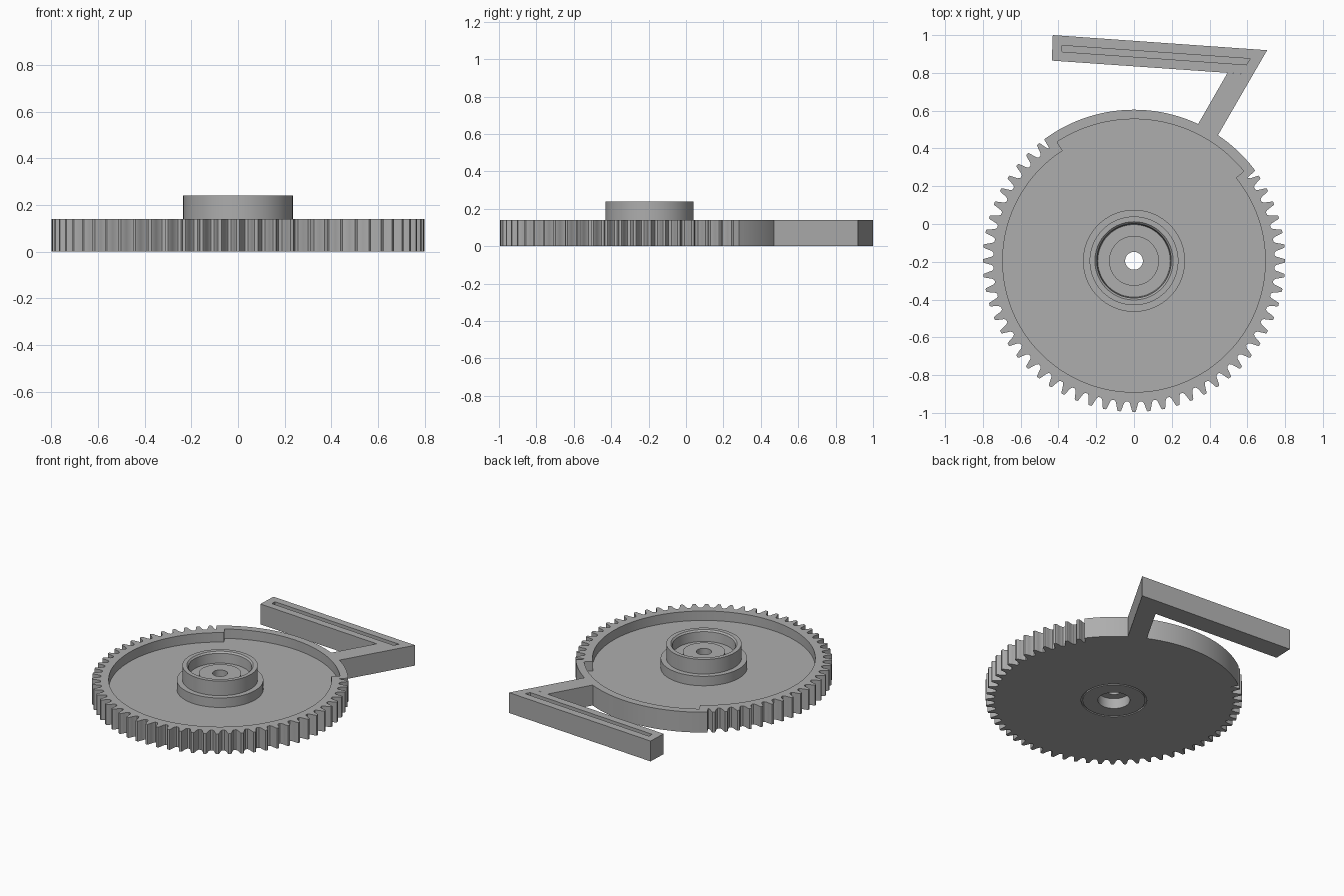
import bpy
import bmesh
from math import cos, sin, pi, radians, degrees

if "Cube" in bpy.data.objects:
    bpy.data.objects.remove(bpy.data.objects["Cube"], do_unlink=True)

CENTRE_Y = -0.195      # wheel axis
HEIGHT = 0.14          # rim and arm height
FLOOR = 0.075          # recessed web of the wheel
TEETH = 64
TIP, ROOT = 0.80, 0.745

grey = bpy.data.materials.new("plain grey")
grey.use_nodes = True
colour = (0.42, 0.42, 0.42, 1)
grey.diffuse_color = colour
grey.node_tree.nodes["Principled BSDF"].inputs["Base Color"].default_value = colour


def skin(name, loops, closed):
    """Join matching loops with quads; closed links last to first, else cap ends."""
    bm = bmesh.new()
    rings = [[bm.verts.new(p) for p in loop] for loop in loops]
    n = len(rings[0])
    pairs = list(zip(rings, rings[1:]))
    if closed:
        pairs.append((rings[-1], rings[0]))
    else:
        bm.faces.new(rings[0])
        bm.faces.new(rings[-1])
    for a, b in pairs:
        for i in range(n):
            j = (i + 1) % n
            bm.faces.new((a[i], a[j], b[j], b[i]))
    bmesh.ops.recalc_face_normals(bm, faces=bm.faces)
    mesh = bpy.data.meshes.new(name)
    bm.to_mesh(mesh)
    bm.free()
    mesh.materials.append(grey)
    obj = bpy.data.objects.new(name, mesh)
    bpy.context.collection.objects.link(obj)
    bpy.ops.object.select_all(action="DESELECT")
    obj.select_set(True)
    bpy.context.view_layer.objects.active = obj
    bpy.ops.object.shade_smooth_by_angle(angle=radians(25))
    return obj


def polar(radius, angle, z):
    return (radius * cos(angle), CENTRE_Y + radius * sin(angle), z)


def flat(points, z):
    return [(x, y, z) for x, y in points]


# Wheel outline: plain arc at the back, then teeth all the way round.
# Each entry is angle, outer radius, inner rim radius.
START, END = 36.7, 126.5
STEP_A, STEP_B = 39.2, 122.9
outline = [(START, TIP, 0.695), (STEP_A - 0.02, TIP, 0.695)]
steps = 48
for i in range(steps + 1):
    outline.append((STEP_A + (STEP_B - STEP_A) * i / steps, TIP, 0.75))
outline += [(STEP_B + 0.02, TIP, 0.695), (END, TIP, 0.695)]

pitch = 360 / TEETH
tooth = [(-0.40, ROOT), (-0.29, ROOT + 0.010), (-0.21, 0.775), (-0.13, TIP - 0.004),
         (-0.09, TIP), (0.09, TIP), (0.13, TIP - 0.004), (0.21, 0.775),
         (0.29, ROOT + 0.010), (0.40, ROOT)]
outline.append((END + 0.5, ROOT, 0.695))
for k in range(TEETH):
    middle = 270 + (k - TEETH // 2) * pitch
    if middle - pitch * 0.4 > END + 0.5 and middle + pitch * 0.4 < 360 + START - 0.5:
        outline += [(middle + f * pitch, r, 0.695) for f, r in tooth]
outline.append((360 + START - 0.5, ROOT, 0.695))


def wheel_loop(pick, z):
    return [polar(pick(o, i), radians(a), z) for a, o, i in outline]


skin("gear_wheel", [
    wheel_loop(lambda o, i: 0.205, 0),
    wheel_loop(lambda o, i: o, 0),
    wheel_loop(lambda o, i: o, HEIGHT),
    wheel_loop(lambda o, i: i, HEIGHT),
    wheel_loop(lambda o, i: i, FLOOR),
    wheel_loop(lambda o, i: 0.205, FLOOR),
], closed=True)

# Hub: stepped collar, cup, inner boss, bore and underside groove
hub_profile = [
    (0.10, 0), (0.195, 0), (0.195, 0.01), (0.205, 0.01), (0.205, 0.04),
    (0.27, 0.04), (0.27, HEIGHT), (0.235, HEIGHT), (0.235, 0.24), (0.207, 0.24),
    (0.197, 0.23), (0.192, 0.165), (0.132, 0.165), (0.132, 0.185), (0.047, 0.185),
    (0.047, 0.07), (0.10, 0.07),
]
SIDES = 96
skin("hub", [[polar(r, 2 * pi * i / SIDES, z) for i in range(SIDES)]
             for r, z in hub_profile], closed=True)

# Arm: slotted bar carried by a slanted strut
bar = [(-0.43, 1.0), (0.705, 0.92), (0.63, 0.791), (-0.435, 0.865)]
slot = [(-0.38, 0.945), (0.615, 0.875), (0.595, 0.843), (-0.38, 0.912)]
skin("arm_bar", [flat(bar, 0), flat(bar, HEIGHT), flat(slot, HEIGHT),
                 flat(slot, FLOOR)], closed=False)
strut = [(0.495, 0.80), (0.63, 0.791), (0.437, 0.457), (0.332, 0.516)]
skin("arm_strut", [flat(strut, 0), flat(strut, HEIGHT)], closed=False)
